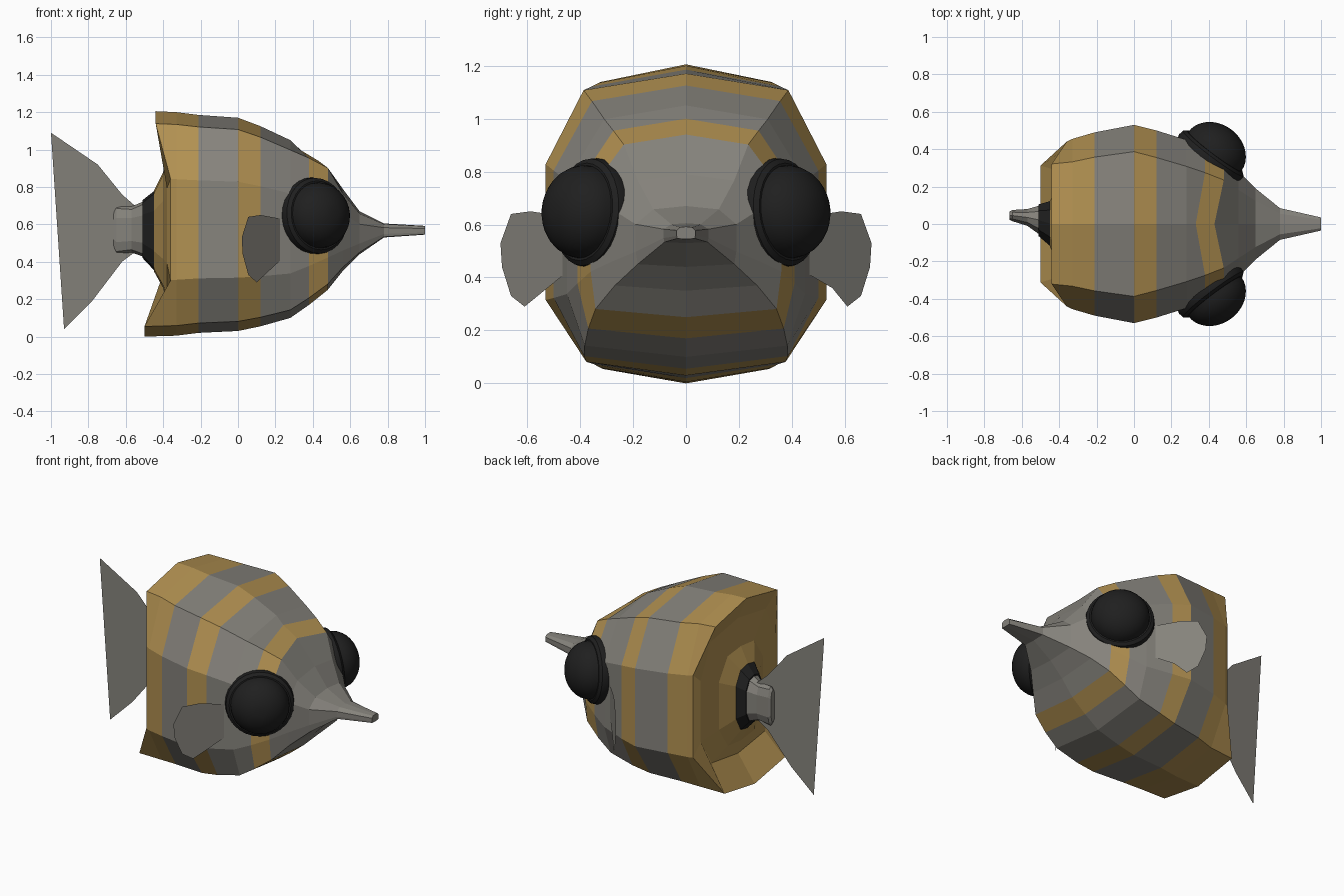
import bpy, bmesh, math
from mathutils import Vector

if "Cube" in bpy.data.objects:
    bpy.data.objects.remove(bpy.data.objects["Cube"])


def mat(name, rgb):
    m = bpy.data.materials.new(name)
    m.diffuse_color = (*rgb, 1)
    m.use_nodes = True
    m.node_tree.nodes["Principled BSDF"].inputs["Base Color"].default_value = m.diffuse_color
    return m


GRAY = mat("warm gray", (0.235, 0.225, 0.2))
GOLD = mat("gold", (0.44, 0.28, 0.082))
BLACK = mat("black", (0.014, 0.014, 0.014))


def finish(bm, name, mats, fix=True):
    if fix:
        bmesh.ops.recalc_face_normals(bm, faces=bm.faces)
    me = bpy.data.meshes.new(name)
    bm.to_mesh(me)
    bm.free()
    for m in mats:
        me.materials.append(m)
    ob = bpy.data.objects.new(name, me)
    bpy.context.collection.objects.link(ob)
    return ob


def loft(name, rings, mats, rule=lambda i: 0):
    """Skin closed rings; rule gives the material index of each band."""
    bm = bmesh.new()
    vs = [[bm.verts.new(p) for p in r] for r in rings]
    n = len(vs[0])
    for k, (a, b) in enumerate(zip(vs, vs[1:])):
        for i in range(n):
            j = (i + 1) % n
            bm.faces.new((a[i], a[j], b[j], b[i])).material_index = rule(k)
    for k, cap in ((0, vs[0]), (len(vs) - 2, vs[-1])):
        bm.faces.new(cap).material_index = rule(k)
    return finish(bm, name, mats)


def mirror_ring(half, cy=0):
    """Six half points, top to bottom, mirrored across y."""
    full = half + [(x, -y, z) for x, y, z in half[-2:0:-1]]
    return [(x, y + cy, z) for x, y, z in full]


def section(x, top, bottom, w, lip_top=0, lip_bottom=0):
    """Body cross-section: the ridges narrow on top and widen below to the front."""
    h = top - bottom
    t = min(max(x / .5, 0), 1)
    bend = -.05 if .3 < x < .5 else 0
    return mirror_ring([(x + lip_top + bend, 0, top),
                        (x + lip_top, w * (.73 - .08 * t), top - .055 * h),
                        (x, w, bottom + .7 * h), (x, w, bottom + .25 * h),
                        (x + lip_bottom, w * (.71 + .25 * t), bottom + .045 * h),
                        (x + lip_bottom, 0, bottom)])


def stalk(x, w, top, bottom, cy=0):
    q = (top - bottom) * .25
    return mirror_ring([(x, 0, top), (x, w * .6, top - .015), (x, w, top - q),
                        (x, w, bottom + q), (x, w * .6, bottom + .015),
                        (x, 0, bottom)], cy)


# Body: rear dish, overhanging lips, then striped sections to the snout
rings = [stalk(-.45, .12, .78, .35), stalk(-.40, .23, .88, .26),
         section(-.38, 1.06, .17, .39),
         section(-.36, 1.205, 0, .44, -.08, -.14)]
stations = [(-.33, 1.2, .005, .455), (-.21, 1.185, .02, .49), (0, 1.17, .03, .53),
            (.12, 1.125, .055, .5), (.28, 1.05, .1, .45), (.38, 1, .17, .41),
            (.48, .94, .25, .36), (.56, .79, .35, .28), (.65, .67, .44, .19),
            (.78, .605, .53, .085), (1, .592, .545, .035)]
rings += [section(*s) for s in stations]
loft("striped_body", rings, [GRAY, GOLD],
     lambda i: 1 if i < 5 or i in (6, 9) else 0)

# Black collar and gray tail stem
loft("tail_collar", [stalk(-.44, .125, .785, .345),
                     stalk(-.51, .085, .73, .42, .02)], [BLACK])
loft("tail_stem", [stalk(-.50, .08, .725, .425, .02), stalk(-.57, .045, .695, .45, .035),
                   stalk(-.65, .03, .70, .44, .045),
                   stalk(-.665, .022, .68, .465, .045)], [GRAY])


# Fins: thin sheets cut from x-z outlines, with y following x
def fin(name, outline, y_of_x):
    bm = bmesh.new()
    bm.faces.new([bm.verts.new((x, y_of_x(x), z)) for x, z in outline])
    bmesh.ops.triangulate(bm, faces=bm.faces)
    finish(bm, name, [GRAY], False)


fin("tail_fin", [(-1, 1.09), (-.91, .88), (-.87, .7), (-.87, .48), (-.93, .04),
                 (-.78, .19), (-.62, .4), (-.54, .46), (-.54, .69), (-.62, .76),
                 (-.75, .92)], lambda x: .045 + (x + .54) * .12)
side_outline = [(.02, .53), (.055, .64), (.12, .65), (.23, .63), (.24, .42),
                (.15, .36), (.1, .29), (.055, .33), (.025, .44)]
for s, side in ((-1, "right"), (1, "left")):
    fin(side + "_side_fin", side_outline, lambda x: s * (.45 + (.24 - x) * 1.14))


# Eyes: smooth dome on a stepped round rim, turned outward
N = 28
profile = [(.17, -.05), (.2, -.04), (.208, -.015), (.203, .015), (.185, .03)]
profile += [(.176 * math.cos(i * math.pi / 18), .03 + .145 * math.sin(i * math.pi / 18))
            for i in range(9)]
for s, side in ((-1, "right"), (1, "left")):
    axis = Vector((.6, s * .8, .1))
    rot = axis.to_track_quat('Z', 'Y').to_matrix().to_4x4()
    disc = [(math.cos(2 * math.pi * i / N), math.sin(2 * math.pi * i / N))
            for i in range(N)]
    eye = loft(side + "_eye", [[rot @ Vector((r * c, r * d, h)) for c, d in disc]
                               for r, h in profile], [BLACK])
    eye.location = (.415, s * .365, .645)
    bpy.ops.object.select_all(action='DESELECT')
    eye.select_set(True)
    bpy.context.view_layer.objects.active = eye
    bpy.ops.object.shade_smooth_by_angle(angle=math.radians(35))
